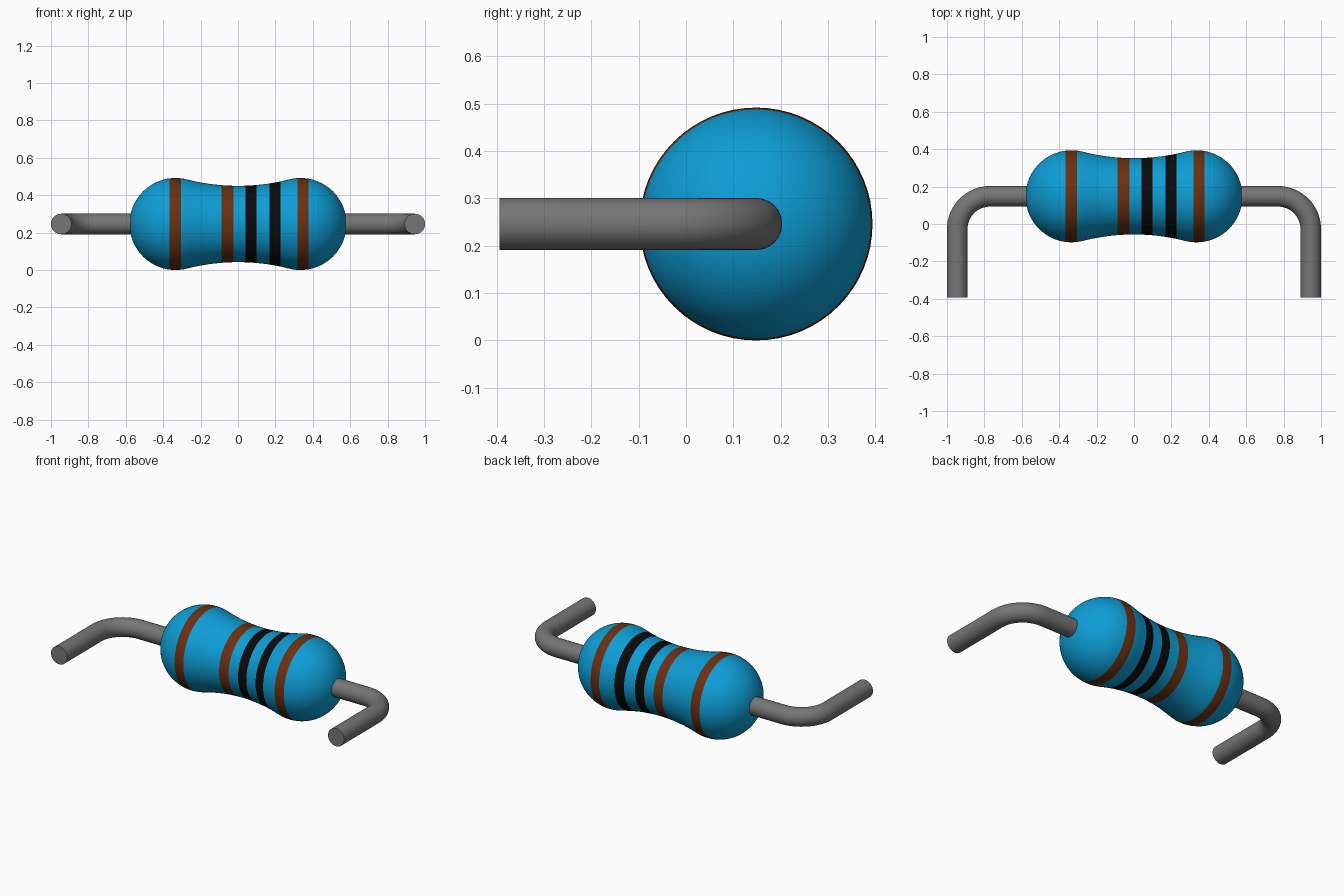
import bpy, bmesh, math
from mathutils import Vector, Matrix

cube = bpy.data.objects.get("Cube")
if cube:
    bpy.data.objects.remove(cube, do_unlink=True)


def material(name, rgb):
    m = bpy.data.materials.new(name)
    m.use_nodes = True
    m.diffuse_color = (*rgb, 1)
    bsdf = next(n for n in m.node_tree.nodes if n.type == 'BSDF_PRINCIPLED')
    bsdf.inputs["Base Color"].default_value = (*rgb, 1)
    bsdf.inputs["Roughness"].default_value = 0.6
    return m


blue = material("body blue", (0.004, 0.34, 0.67))
brown = material("band brown", (0.145, 0.03, 0.006))
black = material("band black", (0.003, 0.003, 0.003))
grey = material("wire grey", (0.18, 0.18, 0.18))

AXIS_Y, AXIS_Z = 0.148, 0.246
END_R, END_X, WAIST = 0.246, 0.334, 0.204

# Waist arc tangent to both spherical ends
ARC_H = (END_X ** 2 - (END_R - WAIST) ** 2) / (2 * (END_R - WAIST))
ARC_R = ARC_H - WAIST
TANGENT_X = END_X * ARC_R / (ARC_R + END_R)


def radius(x):
    x = abs(x)
    if x < TANGENT_X:
        return ARC_H - math.sqrt(ARC_R ** 2 - x ** 2)
    return math.sqrt(max(0, END_R ** 2 - (x - END_X) ** 2))


# Colour bands: start, end, material slot
bands = [(-0.366, -0.306, 1), (-0.088, -0.025, 1), (0.040, 0.099, 2),
         (0.168, 0.227, 2), (0.318, 0.378, 1)]
edges = [x for b in bands for x in b[:2]]

# Profile stations: even steps on the waist, even angles on the ends
stations = [-0.27 + 0.54 * i / 24 for i in range(25)]
for i in range(25):
    x = END_X + END_R * math.cos(math.radians(100) * i / 24)
    stations += [x, -x]
stations = [x for x in stations if all(abs(x - e) > 0.006 for e in edges)]
stations = sorted(stations + edges)

# Body: profile spun around the x axis
bm = bmesh.new()
profile = [bm.verts.new((x, 0, radius(x))) for x in stations]
lines = [bm.edges.new(p) for p in zip(profile, profile[1:])]
bmesh.ops.spin(bm, geom=profile + lines, axis=(1, 0, 0), cent=(0, 0, 0),
               angle=math.tau, steps=64, use_duplicate=False)
bmesh.ops.remove_doubles(bm, verts=bm.verts, dist=0.0002)
bmesh.ops.recalc_face_normals(bm, faces=bm.faces)
for f in bm.faces:
    x = f.calc_center_median().x
    f.material_index = next((s for a, b, s in bands if a < x < b), 0)
    f.smooth = True
bmesh.ops.translate(bm, verts=bm.verts, vec=(0, AXIS_Y, AXIS_Z))
mesh = bpy.data.meshes.new("resistor_body")
bm.to_mesh(mesh)
bm.free()
for m in (blue, brown, black):
    mesh.materials.append(m)
bpy.context.collection.objects.link(bpy.data.objects.new("resistor_body", mesh))

# Bent wire leads
WIRE_R, WIRE_X, BEND, TIP_Y = 0.055, 0.945, 0.175, -0.394


def wire(name, side):
    cx, cy = WIRE_X - BEND, AXIS_Y - BEND
    path = [(0.5, AXIS_Y)]
    for i in range(17):
        a = math.pi / 2 * (1 - i / 16)
        path.append((cx + BEND * math.cos(a), cy + BEND * math.sin(a)))
    path.append((WIRE_X, TIP_Y))
    # Sweep a circle along the path
    n = 32
    bm = bmesh.new()
    rings = []
    for i, (x, y) in enumerate(path):
        a = path[max(i - 1, 0)]
        b = path[min(i + 1, len(path) - 1)]
        if 0 < i < len(path) - 1:
            turn = math.pi / 2 * (1 - (i - 1) / 16)
            out = Vector((math.cos(turn), math.sin(turn), 0))
        else:
            out = Vector((a[1] - b[1], b[0] - a[0], 0)).normalized()
        ring = []
        for k in range(n):
            t = math.tau * k / n
            p = Vector((x, y, AXIS_Z)) + WIRE_R * (
                out * math.cos(t) + Vector((0, 0, math.sin(t))))
            ring.append(bm.verts.new((p.x * side, p.y, p.z)))
        rings.append(ring)
    for r, s in zip(rings, rings[1:]):
        for k in range(n):
            j = (k + 1) % n
            bm.faces.new((r[k], r[j], s[j], s[k])).smooth = True
    bm.faces.new(rings[0])
    bm.faces.new(rings[-1])
    bmesh.ops.recalc_face_normals(bm, faces=bm.faces)
    mesh = bpy.data.meshes.new(name)
    bm.to_mesh(mesh)
    bm.free()
    mesh.materials.append(grey)
    ob = bpy.data.objects.new(name, mesh)
    bpy.context.collection.objects.link(ob)
    bpy.ops.object.select_all(action='DESELECT')
    ob.select_set(True)
    bpy.context.view_layer.objects.active = ob
    bpy.ops.object.shade_smooth_by_angle(angle=math.radians(40))


wire("left_wire", 1)
wire("right_wire", -1)
